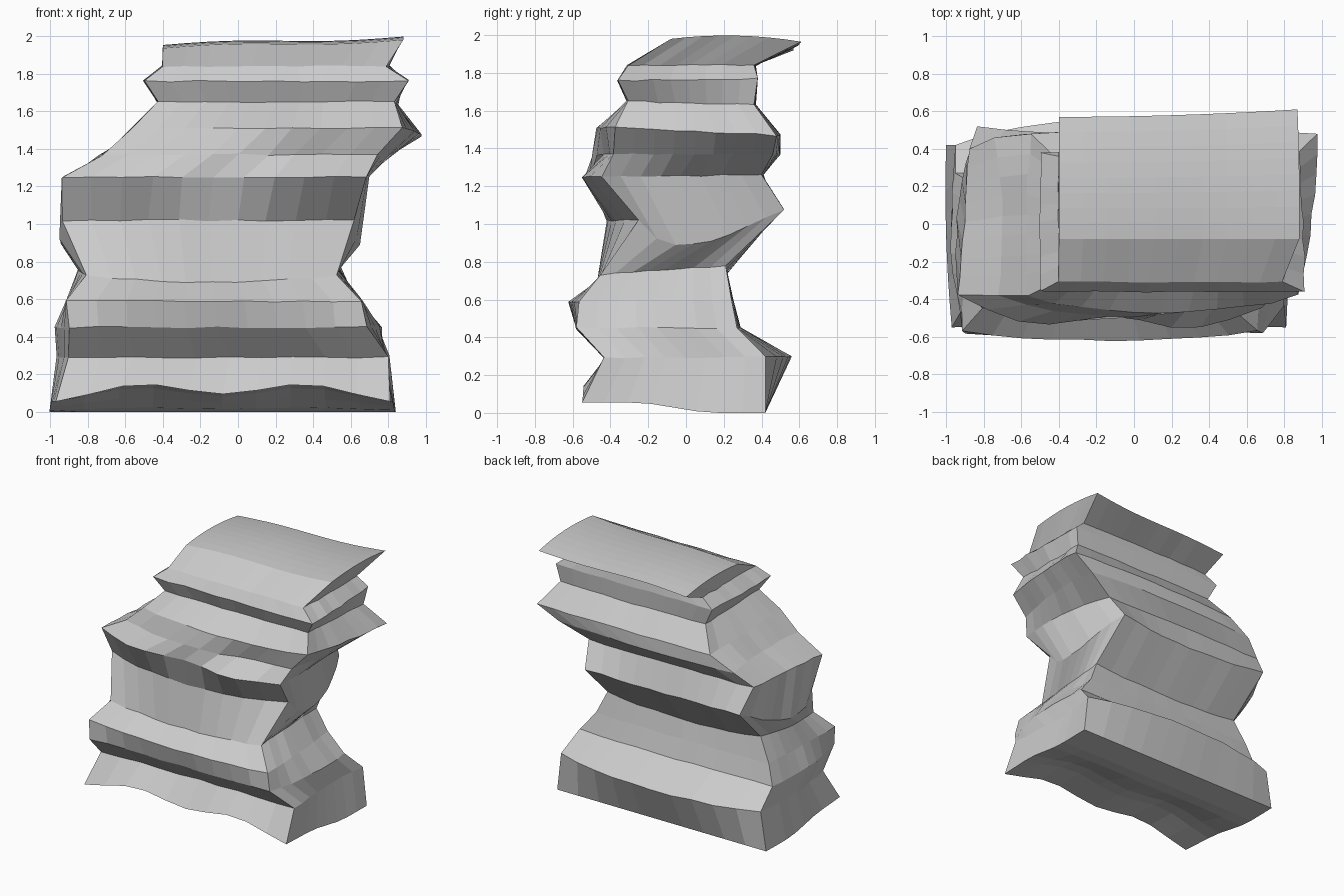
import bpy, bmesh, math, random

if "Cube" in bpy.data.objects:
    bpy.data.objects.remove(bpy.data.objects["Cube"])
random.seed(4)

# Front and back per rock layer: front y at corner, front y at middle, front z,
# back y at corner, back y at middle, back z
FRONT_BACK = [
    (-0.55, -0.54, 0.05, 0.42, 0.42, 0.00),
    (-0.43, -0.42, 0.29, 0.42, 0.56, 0.30),
    (-0.58, -0.58, 0.45, 0.27, 0.29, 0.45),
    (-0.57, -0.62, 0.59, 0.24, 0.25, 0.60),
    (-0.45, -0.47, 0.73, 0.21, 0.22, 0.78),
    (-0.25, -0.42, 1.02, 0.52, 0.48, 1.08),
    (-0.38, -0.49, 1.25, 0.40, 0.41, 1.26),
    (-0.38, -0.50, 1.37, 0.46, 0.50, 1.37),
    (-0.38, -0.47, 1.51, 0.48, 0.50, 1.47),
    (-0.31, -0.31, 1.65, 0.36, 0.37, 1.63),
    (-0.36, -0.36, 1.76, 0.38, 0.38, 1.77),
    (-0.31, -0.31, 1.84, 0.36, 0.37, 1.84),
    (-0.08, -0.08, 1.935, 0.57, 0.57, 1.92),
]
# Sides per rock layer: left x at front, middle, back; right x at front, middle, back
SIDES = [
    (-0.97, -1.00, -1.00, 0.81, 0.83, 0.84),
    (-0.90, -0.96, -0.95, 0.80, 0.77, 0.80),
    (-0.90, -0.97, -0.95, 0.68, 0.76, 0.74),
    (-0.91, -0.91, -0.90, 0.66, 0.65, 0.62),
    (-0.81, -0.85, -0.80, 0.53, 0.53, 0.54),
    (-0.94, -0.93, -0.83, 0.62, 0.64, 0.53),
    (-0.94, -0.90, -0.88, 0.68, 0.69, 0.58),
    (-0.72, -0.70, -0.75, 0.74, 0.82, 0.80),
    (-0.57, -0.57, -0.55, 0.87, 0.95, 0.98),
    (-0.42, -0.42, -0.42, 0.83, 0.84, 0.85),
    (-0.50, -0.50, -0.50, 0.91, 0.90, 0.88),
    (-0.40, -0.40, -0.40, 0.79, 0.80, 0.80),
    (-0.40, -0.40, -0.40, 0.88, 0.88, 0.87),
]
COLS, ROWS, TOP = 10, 8, len(SIDES) - 1


def through(a, m, b, t):
    """Smooth curve through three values at t = 0, 0.5 and 1."""
    return a * (2 * t - 1) * (t - 1) + 4 * m * t * (1 - t) + b * t * (2 * t - 1)


def point(k, u, v):
    """Point on layer k; u runs left to right, v runs front to back."""
    yfc, yfm, zf, ybc, ybm, zb = FRONT_BACK[k]
    lf, lm, lb, rf, rm, rb = SIDES[k]
    bow = math.sin(math.pi * u) ** 0.7 if 0 < u < 1 else 0
    wave = (1 - math.cos(4 * math.pi * u)) / 2
    side = 4 * v * (1 - v)
    yf = yfc + (yfm - yfc) * bow
    yb = ybc + (ybm - ybc) * bow
    xl, xr = through(lf, lm, lb, v), through(rf, rm, rb, v)
    x = xl + (xr - xl) * u
    z = zf + (zb - zf) * v
    if k == 4:                                  # waist dips in the middle
        z -= 0.04 * bow
    if k == 5:                                  # ledge sags along the sides and back
        z -= 0.15 * math.sin(math.pi * v ** 0.65) * abs(2 * u - 1) + 0.03 * bow * v
    if k == 6:                                  # two noses, the right one stronger
        yf -= 0.07 * wave + 0.07 * max(0, u - 0.6) / 0.4
    if k == 7:                                  # set back behind the right nose
        yf += 0.05 * math.sin(math.pi * max(0, u - 0.5) * 2)
    if k == 0:                                  # scalloped, lifted front foot
        z = (0.055 + 0.04 * bow + 0.06 * wave) * min(1, max(0, (0.68 - v) / 0.35))
    if k == TOP:                                # gently domed, tilted top
        z += 0.025 * side + 0.045 * u + 0.01 * math.sin(2 * math.pi * u)
        yb += 0.04 * u * u
    if 0 < k < TOP:                             # small chipped irregularity
        x += random.uniform(-0.006, 0.006)
        yf += random.uniform(-0.005, 0.005)
        z += random.uniform(-0.005, 0.005)
    return (x, yf + (yb - yf) * v, z)


# Outline of the layer grid, walked once around
outline = ([(i, 0) for i in range(COLS)] + [(COLS, j) for j in range(ROWS)]
           + [(i, ROWS) for i in range(COLS, 0, -1)] + [(0, j) for j in range(ROWS, 0, -1)])

bm = bmesh.new()
rings = []
for k in range(TOP + 1):
    rings.append({c: bm.verts.new(point(k, c[0] / COLS, c[1] / ROWS)) for c in outline})

# Layered walls
for a, b in zip(rings, rings[1:]):
    for n, c in enumerate(outline):
        d = outline[(n + 1) % len(outline)]
        bm.faces.new((a[c], a[d], b[d], b[c]))

# Underside and top
for k in (0, TOP):
    g = rings[k]
    for i in range(1, COLS):
        for j in range(1, ROWS):
            g[i, j] = bm.verts.new(point(k, i / COLS, j / ROWS))
    for i in range(COLS):
        for j in range(ROWS):
            bm.faces.new((g[i, j], g[i + 1, j], g[i + 1, j + 1], g[i, j + 1]))

bmesh.ops.recalc_face_normals(bm, faces=bm.faces)
mesh = bpy.data.meshes.new("layered_rock")
bm.to_mesh(mesh)
bm.free()

stone = bpy.data.materials.new("grey stone")
stone.diffuse_color = (0.6, 0.6, 0.6, 1)
stone.use_nodes = True
stone.node_tree.nodes["Principled BSDF"].inputs["Base Color"].default_value = stone.diffuse_color
mesh.materials.append(stone)
rock = bpy.data.objects.new("layered_rock", mesh)
bpy.context.collection.objects.link(rock)
